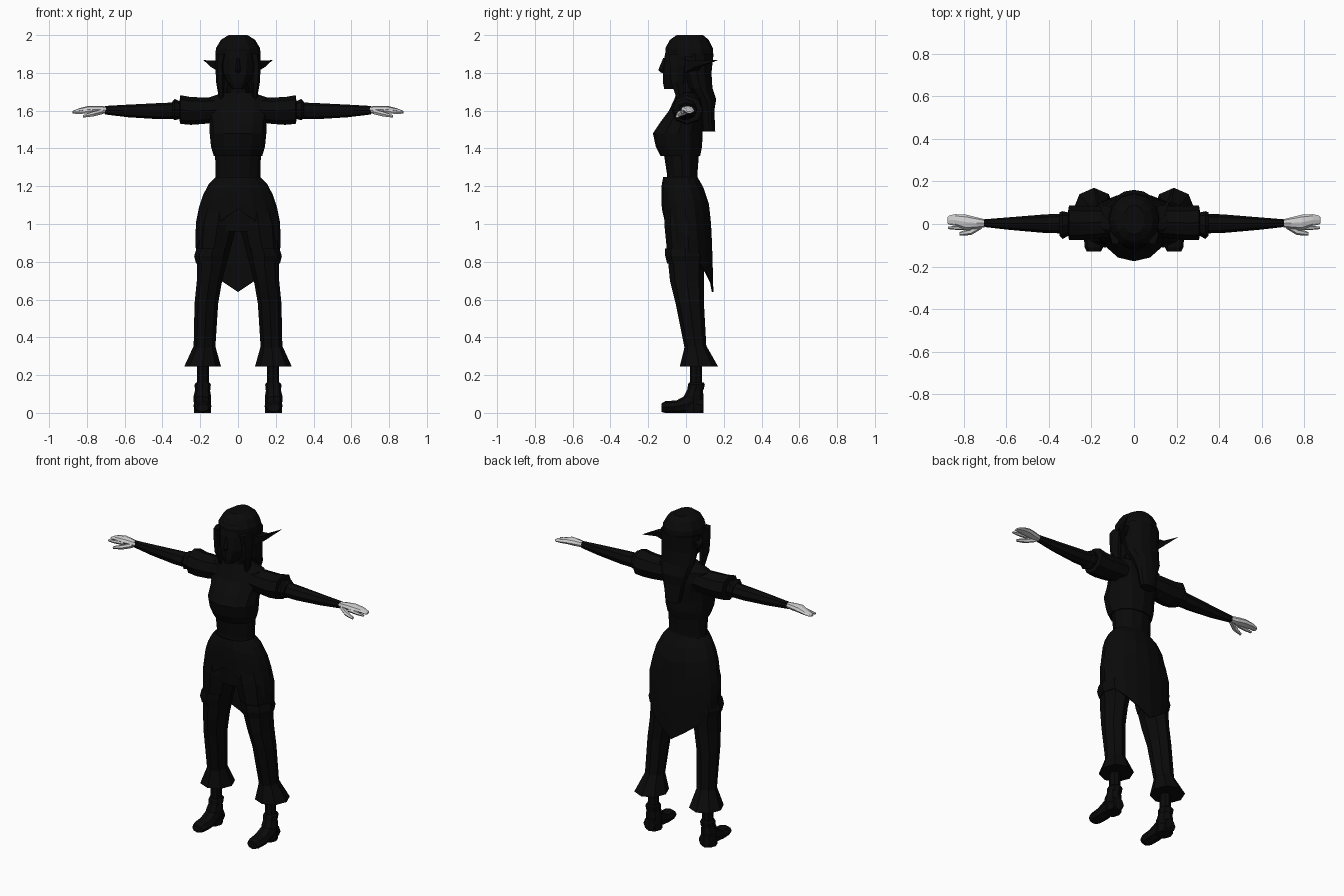
import bpy, bmesh, math
from mathutils import Vector


def mat(name, c):
    m = bpy.data.materials.new(name)
    m.diffuse_color = (c, c, c, 1)
    return m


BLACK = mat("black cloth", 0.003)
SKIN = mat("pale grey hands", 0.62)


def finish(name, bm, m, mirror=False):
    bmesh.ops.recalc_face_normals(bm, faces=bm.faces[:])
    me = bpy.data.meshes.new(name)
    bm.to_mesh(me)
    bm.free()
    me.materials.append(m)
    ob = bpy.data.objects.new(name, me)
    bpy.context.collection.objects.link(ob)
    if mirror:
        ob.modifiers.new("mirror", 'MIRROR')
    return ob


def loft(name, rings, axis='z', n=8, m=BLACK, mirror=False):
    """rings: (t, a0, a1, b0, b1); a,b are x,y along z, or y,z along x, or x,z along y"""
    bm = bmesh.new()
    rows = []
    for t, a0, a1, b0, b1 in rings:
        row = []
        for i in range(n):
            k = 2 * math.pi * i / n
            a = (a0 + a1) / 2 + (a1 - a0) / 2 * math.cos(k)
            b = (b0 + b1) / 2 + (b1 - b0) / 2 * math.sin(k)
            row.append(bm.verts.new({'z': (a, b, t), 'x': (t, a, b), 'y': (a, t, b)}[axis]))
        rows.append(row)
    for r, s in zip(rows, rows[1:]):
        for i in range(n):
            j = (i + 1) % n
            bm.faces.new((r[i], r[j], s[j], s[i]))
    bm.faces.new(rows[0])
    bm.faces.new(rows[-1])
    return finish(name, bm, m, mirror)


def sym(rows):
    """centred rings (z, half width, y front, y back)"""
    return [(z, -w, w, f, b) for z, w, f, b in rows]


# Torso: waist, vest with stepped hem, chest, shoulders, neck
loft("waist", sym([(1.18, .12, -.10, .07), (1.26, .118, -.10, .06), (1.39, .122, -.12, .07)]), n=12)
loft("vest", sym([(1.36, .128, -.135, .075), (1.41, .143, -.16, .085), (1.48, .15, -.175, .088),
                  (1.54, .152, -.135, .092), (1.60, .17, -.09, .095), (1.665, .17, -.06, .085),
                  (1.695, .08, -.05, .06)]), n=12)
loft("neck", sym([(1.66, .06, -.05, .05), (1.76, .052, -.06, .05)]))

# Head, nose, hair cap, back hair
loft("head", sym([(1.715, .03, -.115, -.03), (1.75, .058, -.122, .04), (1.80, .085, -.122, .06),
                  (1.88, .095, -.115, .08), (1.95, .085, -.10, .08)]), n=12)
loft("nose", sym([(1.80, .012, -.13, -.10), (1.815, .014, -.147, -.10), (1.88, .007, -.12, -.10)]), n=4)
loft("hair_cap", sym([(1.885, .12, -.105, .145), (1.93, .117, -.11, .143), (1.975, .09, -.085, .12),
                      (2.0, .05, -.05, .09)]), n=12)
loft("back_hair", sym([(1.49, .05, .09, .155), (1.60, .07, .08, .15), (1.66, .09, .05, .16),
                       (1.72, .107, .01, .14), (1.80, .115, -.02, .135), (1.90, .12, -.05, .145)]), n=12)
loft("side_lock", [(1.66, .075, .10, -.05, -.01), (1.75, .072, .116, -.085, -.01),
                   (1.84, .075, .12, -.09, 0), (1.90, .06, .115, -.10, 0)], n=6, mirror=True)

# Swept-back pointed ears
bm = bmesh.new()
base = [bm.verts.new(v) for v in ((.09, -.02, 1.865), (.09, .08, 1.865), (.09, .06, 1.80), (.09, -.01, 1.80))]
mid = [bm.verts.new(v) for v in ((.15, .05, 1.865), (.145, .09, 1.865), (.145, .08, 1.832), (.145, .05, 1.832))]
tip = bm.verts.new((.183, .17, 1.868))
for i in range(4):
    j = (i + 1) % 4
    bm.faces.new((base[i], base[j], mid[j], mid[i]))
    bm.faces.new((mid[i], mid[j], tip))
bm.faces.new(base)
finish("ear", bm, BLACK, True)

# Puffed short sleeve, cuff and tapering long sleeve
loft("puff_sleeve", [(.10, -.06, .08, 1.54, 1.67), (.18, -.07, .085, 1.53, 1.67), (.25, -.075, .085, 1.525, 1.672),
                     (.305, -.075, .088, 1.53, 1.682), (.31, -.05, .06, 1.55, 1.65)], 'x', mirror=True)
loft("sleeve_cuff", [(.29, -.045, .05, 1.56, 1.64), (.335, -.07, .06, 1.55, 1.662),
                     (.35, -.055, .055, 1.56, 1.645)], 'x', mirror=True)
loft("long_sleeve", [(.30, -.045, .05, 1.555, 1.645), (.42, -.042, .045, 1.555, 1.64),
                     (.58, -.028, .032, 1.565, 1.632), (.705, -.014, .022, 1.58, 1.625)], 'x', mirror=True)

# Hands: palm with joined fingers, forefinger, thumb
loft("hand", [(.695, -.014, .02, 1.585, 1.622), (.74, -.022, .032, 1.585, 1.626), (.79, -.027, .044, 1.588, 1.626),
              (.84, -.008, .046, 1.587, 1.613), (.868, -.003, .04, 1.585, 1.602),
              (.877, .003, .03, 1.586, 1.597)], 'x', m=SKIN, mirror=True)
loft("forefinger", [(.77, -.03, .0, 1.585, 1.612), (.83, -.028, -.008, 1.582, 1.602),
                    (.874, -.024, -.012, 1.583, 1.595)], 'x', 6, SKIN, True)
loft("thumb", [(.715, -.022, .01, 1.58, 1.61), (.765, -.052, -.018, 1.568, 1.597),
               (.82, -.055, -.038, 1.562, 1.578)], 'x', 6, SKIN, True)

# Trousers: hips, legs, flared hems
loft("hips", sym([(.96, .17, -.10, .09), (1.08, .19, -.11, .10), (1.22, .13, -.10, .07)]), n=12)
loft("trouser_leg", [(.345, .12, .235, -.008, .108), (.58, .105, .23, -.055, .095), (.70, .084, .218, -.085, .095),
                     (.85, .045, .215, -.10, .10), (1.0, .005, .21, -.115, .10),
                     (1.10, .01, .18, -.11, .10)], mirror=True)
loft("trouser_flare", [(.245, .09, .285, -.033, .17), (.36, .122, .232, -.005, .105)], mirror=True)
loft("thigh_band", [(.79, .06, .222, -.10, .10), (.83, .05, .232, -.11, .105),
                    (.87, .045, .22, -.11, .10)], mirror=True)

# Boots: ankle, top cuff, shaft, foot
loft("ankle", [(.10, .155, .217, .02, .085), (.30, .153, .217, .02, .085)], mirror=True)
loft("boot_cuff", [(.12, .146, .228, .008, .092), (.15, .144, .23, .01, .1), (.16, .15, .222, .015, .095)], mirror=True)
loft("boot_shaft", [(0, .143, .233, -.01, .092), (.09, .143, .235, -.01, .092), (.13, .15, .225, .01, .09)], mirror=True)
loft("boot_foot", [(-.13, .155, .222, .005, .05), (-.11, .145, .232, 0, .062), (-.05, .14, .236, 0, .066),
                   (.03, .145, .233, 0, .11), (.09, .15, .228, 0, .08)], 'y', mirror=True)

# Wrapped skirt: short in front, dropping to a point at the back
PROF = [(1.25, .118, -.12, .06), (1.20, .165, -.13, .09), (1.12, .20, -.13, .12),
        (.98, .228, -.122, .135), (.83, .222, -.105, .14), (.64, .20, -.09, .145)]


def section(z):
    for p, q in zip(PROF, PROF[1:]):
        if z >= q[0] - 1e-6:
            f = (p[0] - z) / (p[0] - q[0])
            return [a + (b - a) * f for a, b in zip(p, q)][1:]
    return PROF[-1][1:]


bm = bmesh.new()
N, ROWS = 16, 7
cols = []
for i in range(N):
    d = 2 * math.pi * i / N                       # 0 at the back, pi in front
    u = min(d, 2 * math.pi - d) / (math.pi / 2)
    hem = .64 + .21 * u if u <= 1 else .85 + .23 * (u - 1)
    col = []
    for r in range(ROWS):
        z = 1.25 + (hem - 1.25) * (r / (ROWS - 1)) ** 1.3
        w, f, b = section(z)
        col.append(bm.verts.new((w * math.sin(d), (f + b) / 2 + (b - f) / 2 * math.cos(d), z)))
    cols.append(col)
for i in range(N):
    c, e = cols[i], cols[(i + 1) % N]
    for r in range(ROWS - 1):
        bm.faces.new((c[r], e[r], e[r + 1], c[r + 1]))
skirt = finish("wrap_skirt", bm, BLACK)
sol = skirt.modifiers.new("thickness", 'SOLIDIFY')
sol.thickness = .008
